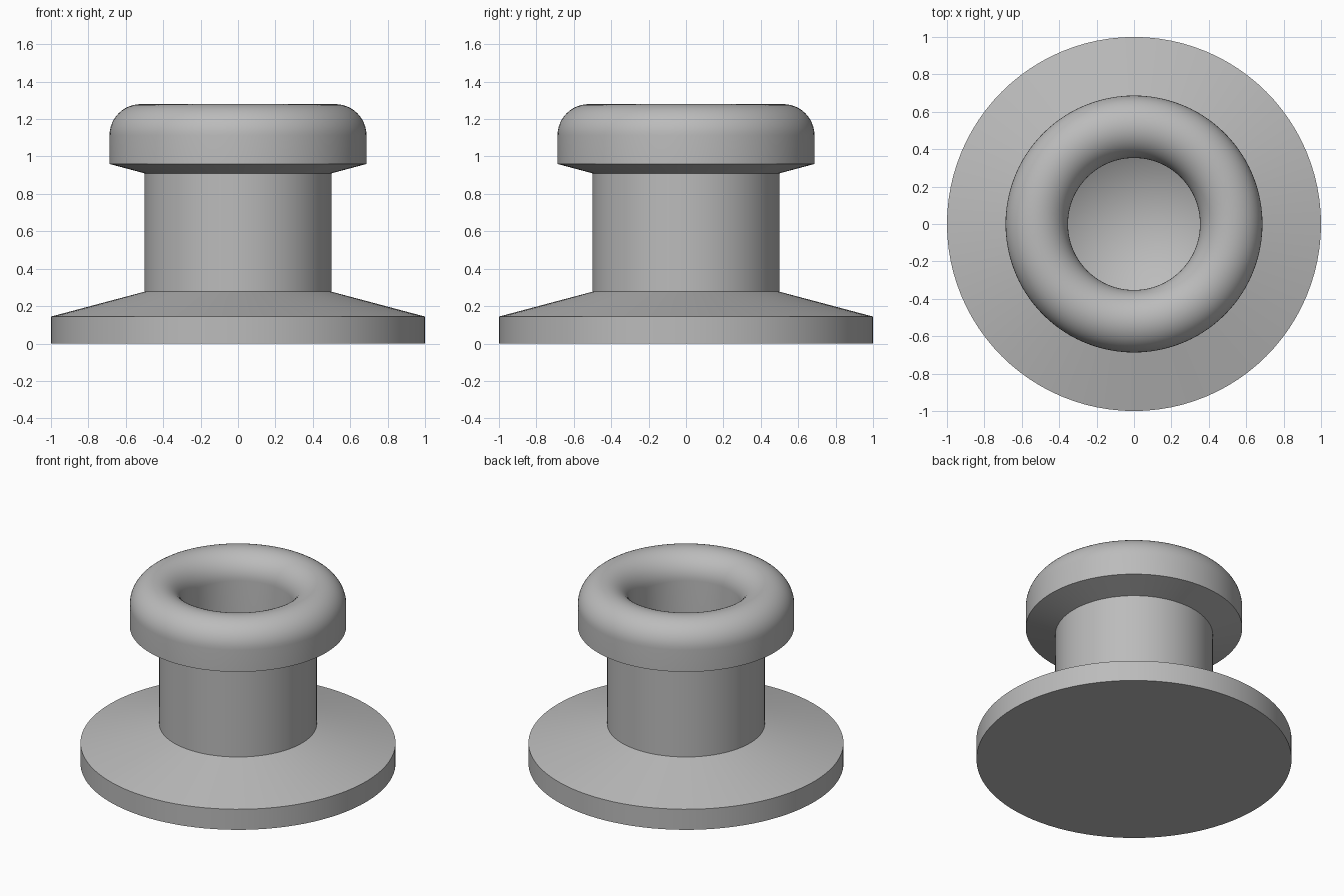
import bpy, math

if "Cube" in bpy.data.objects:
    bpy.data.objects.remove(bpy.data.objects["Cube"])

SEGMENTS = 96

grey = bpy.data.materials.new("plain_grey")
grey.diffuse_color = (0.5, 0.5, 0.5, 1)
grey.use_nodes = True
grey.node_tree.nodes["Principled BSDF"].inputs["Base Color"].default_value = grey.diffuse_color


def lathe(name, profile):
    """Revolve (radius, z) points around z; zero-radius points become poles."""
    verts, rings, faces = [], [], []
    for r, z in profile:
        start = len(verts)
        if r == 0:
            verts.append((0, 0, z))
            rings.append([start] * SEGMENTS)
        else:
            for i in range(SEGMENTS):
                a = math.tau * i / SEGMENTS
                verts.append((r * math.cos(a), r * math.sin(a), z))
            rings.append(list(range(start, start + SEGMENTS)))
    for low, high in zip(rings, rings[1:]):
        for i in range(SEGMENTS):
            j = (i + 1) % SEGMENTS
            quad = [low[i], low[j], high[j], high[i]]
            faces.append(list(dict.fromkeys(quad)))
    mesh = bpy.data.meshes.new(name)
    mesh.from_pydata(verts, [], faces)
    mesh.materials.append(grey)
    obj = bpy.data.objects.new(name, mesh)
    bpy.context.collection.objects.link(obj)
    bpy.ops.object.select_all(action='DESELECT')
    obj.select_set(True)
    bpy.context.view_layer.objects.active = obj
    bpy.ops.object.shade_smooth_by_angle(angle=math.radians(12))
    return obj


# Flanged base and neck, up to the underside of the rim
base = [(0, 0), (1, 0), (1, 0.144), (0.5, 0.277), (0.5, 0.91), (0.687, 0.96)]

# Rounded rim, a half circle from the outer wall over to the bore
rim_radius, rim_centre, rim_z = 0.167, 0.52, 1.113
rim = []
for i in range(25):
    a = math.pi * i / 24
    rim.append((rim_centre + rim_radius * math.cos(a),
                rim_z + rim_radius * math.sin(a)))

# Blind bore with a conical floor
bore = [(rim_centre - rim_radius, 0.35), (0, 0.14)]

lathe("flanged_bushing", base + rim + bore)
